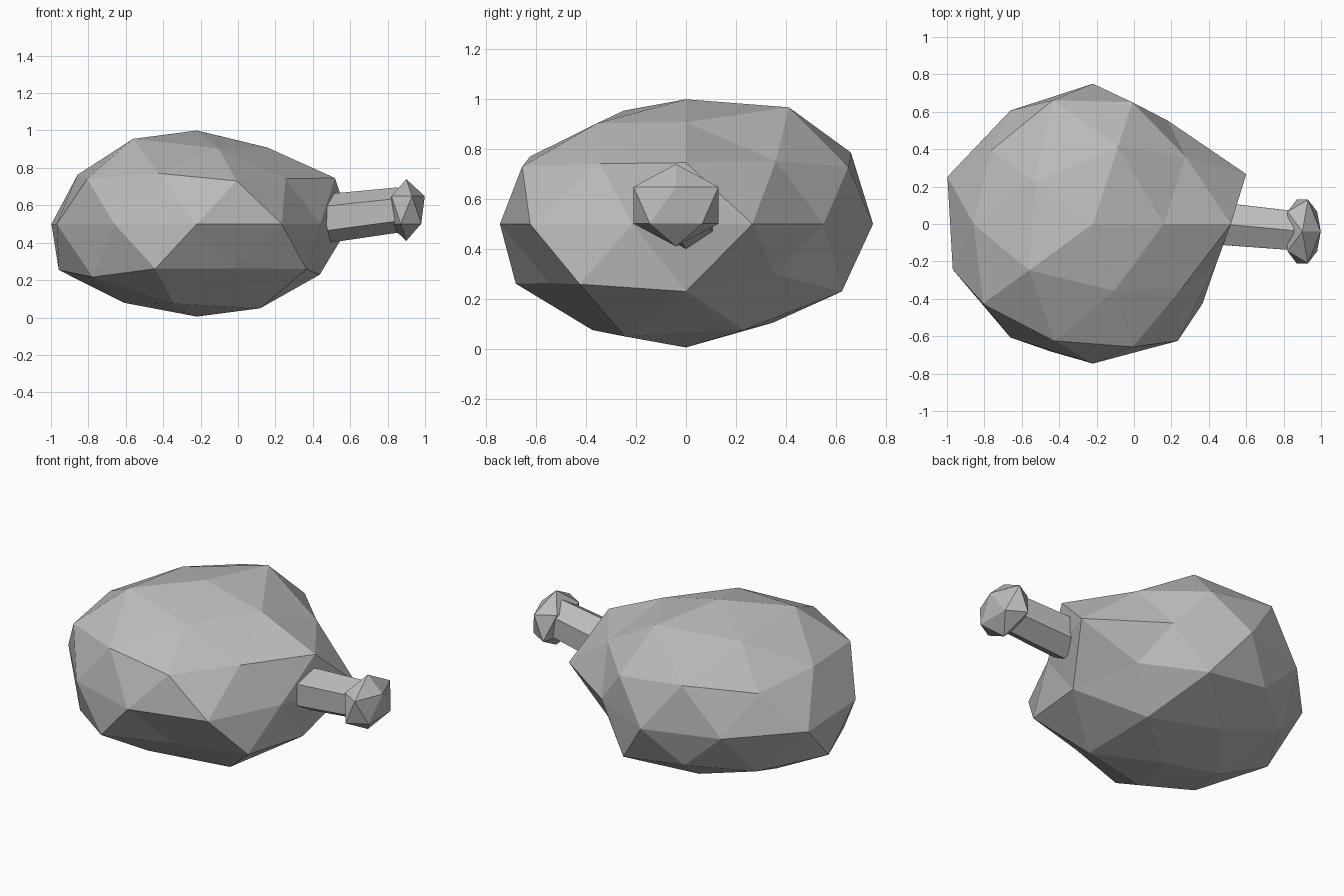
import bpy, bmesh, math
from mathutils import Vector

cube = bpy.data.objects.get("Cube")
if cube:
    bpy.data.objects.remove(cube, do_unlink=True)

grey = bpy.data.materials.new("stone_grey")
grey.use_nodes = True
colour = (0.5, 0.5, 0.5, 1)
grey.diffuse_color = colour
grey.node_tree.nodes["Principled BSDF"].inputs["Base Color"].default_value = colour


def add_object(name, bm, location):
    mesh = bpy.data.meshes.new(name)
    bm.to_mesh(mesh)
    bm.free()
    mesh.materials.append(grey)
    obj = bpy.data.objects.new(name, mesh)
    obj.location = location
    bpy.context.collection.objects.link(obj)
    return obj


# Faceted body: bulges per height ring, counter-clockwise from +x, bottom to top
bulges = [
    [0.99],
    [1.0, 0.93, 0.99, 1.0, 1.06],
    [1.03, 1.03, 1.0, 1.08, 0.9],
    [0.91, 0.97, 1.1, 1.07, 1.08],
    [1.15, 0.91, 1.0, 1.0, 1.09, 1.05, 1.0, 0.995, 1.03, 0.925],
    [1.1, 1.02, 1.0, 1.08, 1.03],
    [0.96, 1.09, 1.0, 1.03, 0.92],
    [0.96, 1.1, 0.97, 1.07, 0.95],
    [1.0],
]
bm = bmesh.new()
bmesh.ops.create_icosphere(bm, subdivisions=2, radius=1)
rings = {}
for v in bm.verts:
    rings.setdefault(round(v.co.z, 2) + 0.0, []).append(v)
for height, row in zip(sorted(rings), bulges):
    ring = sorted(rings[height],
                  key=lambda v: round(math.degrees(math.atan2(v.co.y, v.co.x))) % 360)
    for v, bulge in zip(ring, row):
        v.co *= bulge
bmesh.ops.scale(bm, vec=(0.75, 0.75, 0.5), verts=bm.verts)
add_object("body", bm, (-0.22, 0, 0.5))

# Six-sided bone shaft
start, end = Vector((0.48, 0, 0.53)), Vector((0.87, -0.037, 0.577))
axis = end - start
bm = bmesh.new()
bmesh.ops.create_cone(bm, cap_ends=True, segments=6, radius1=0.13,
                      radius2=0.12, depth=axis.length)
shaft = add_object("bone_shaft", bm, (start + end) / 2)
shaft.rotation_mode = "QUATERNION"
shaft.rotation_quaternion = axis.to_track_quat("Z", "Y")

# Flattened knob on the end of the bone
bm = bmesh.new()
bmesh.ops.create_icosphere(bm, subdivisions=1, radius=1)
bmesh.ops.scale(bm, vec=(0.11, 0.2, 0.165), verts=bm.verts)
add_object("bone_knob", bm, (0.9, -0.04, 0.575))
